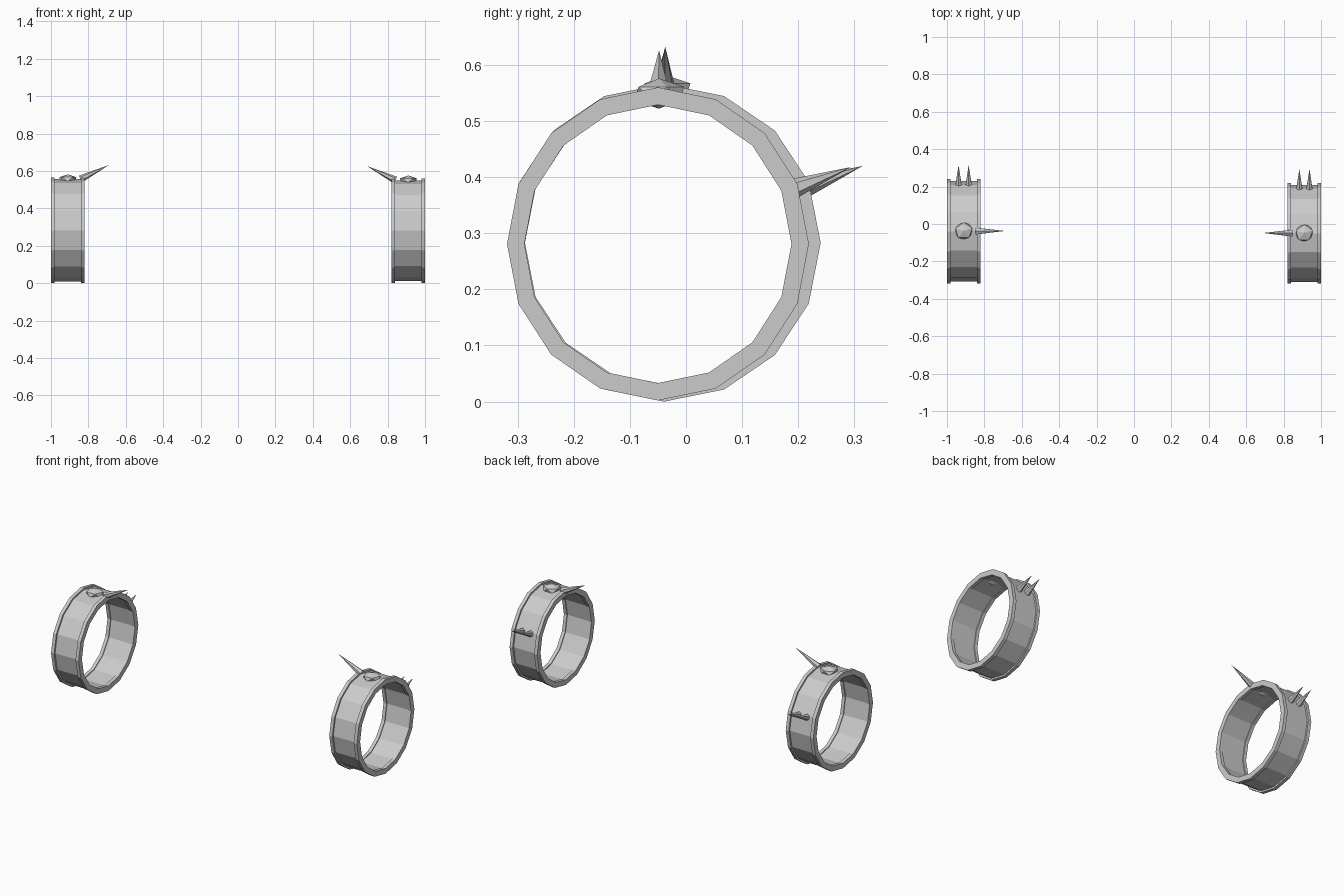
import bpy, bmesh
from math import sin, cos, pi
from mathutils import Vector

if "Cube" in bpy.data.objects:
    bpy.data.objects.remove(bpy.data.objects["Cube"])

SIDES = 16


def make_object(name, bm):
    bmesh.ops.recalc_face_normals(bm, faces=bm.faces)
    mesh = bpy.data.meshes.new(name)
    bm.to_mesh(mesh)
    bm.free()
    obj = bpy.data.objects.new(name, mesh)
    bpy.context.collection.objects.link(obj)
    return obj


def band(name, x, y, z, ry, rz):
    # cross-section: (offset along the axis, depth below the outer rim)
    half = [(0.07, 0.010), (0.07, 0.0), (0.09, 0.0), (0.09, 0.015),
            (0.09, 0.031), (0.07, 0.031), (0.07, 0.026)]
    profile = half + [(-a, d) for a, d in reversed(half)]
    bm = bmesh.new()
    rings = []
    for i in range(SIDES):
        t = 2 * pi * i / SIDES
        rings.append([bm.verts.new((x + a, y + (ry - d) * cos(t), z + (rz - d) * sin(t)))
                      for a, d in profile])
    n = len(profile)
    for i in range(SIDES):
        r0, r1 = rings[i], rings[(i + 1) % SIDES]
        for j in range(n):
            k = (j + 1) % n
            bm.faces.new((r0[j], r0[k], r1[k], r1[j]))
    make_object(name, bm)


def spike(name, base, tip, radius):
    base, tip = Vector(base), Vector(tip)
    axis = tip - base
    bm = bmesh.new()
    bmesh.ops.create_cone(bm, cap_ends=True, segments=6, radius1=radius,
                          radius2=0, depth=axis.length)
    obj = make_object(name, bm)
    obj.location = (base + tip) / 2
    obj.rotation_euler = axis.to_track_quat('Z', 'Y').to_euler()


def stud(name, loc):
    bm = bmesh.new()
    bmesh.ops.create_icosphere(bm, subdivisions=1, radius=1)
    obj = make_object(name, bm)
    obj.location = loc
    obj.scale = (0.053, 0.05, 0.027)
    obj.rotation_euler = (0, 0, 0.3)


# side, sign of x, centre y, centre z, radius y, radius z
for side, s, y, z, ry, rz in (("left", -1, -0.039, 0.283, 0.279, 0.283),
                              ("right", 1, -0.050, 0.281, 0.269, 0.279)):
    band(side + "_cuff_band", s * 0.91, y, z, ry, rz)
    top = z + rz
    # flattened stud on the crown
    stud(side + "_top_stud", (s * 0.91, y + 0.002, top - 0.011))
    # long spike leaning inward from the rim
    spike(side + "_inner_spike", (s * 0.842, y + 0.001, top - 0.009),
          (s * 0.69, y + 0.002, top + 0.066), 0.020)
    # pair of spikes on the back
    yb = y + ry
    for label, x in (("outer", 0.938), ("inner", 0.884)):
        spike(f"{side}_back_spike_{label}", (s * x, yb - 0.034, z + 0.096),
              (s * x, yb + 0.075, z + 0.137), 0.019)
